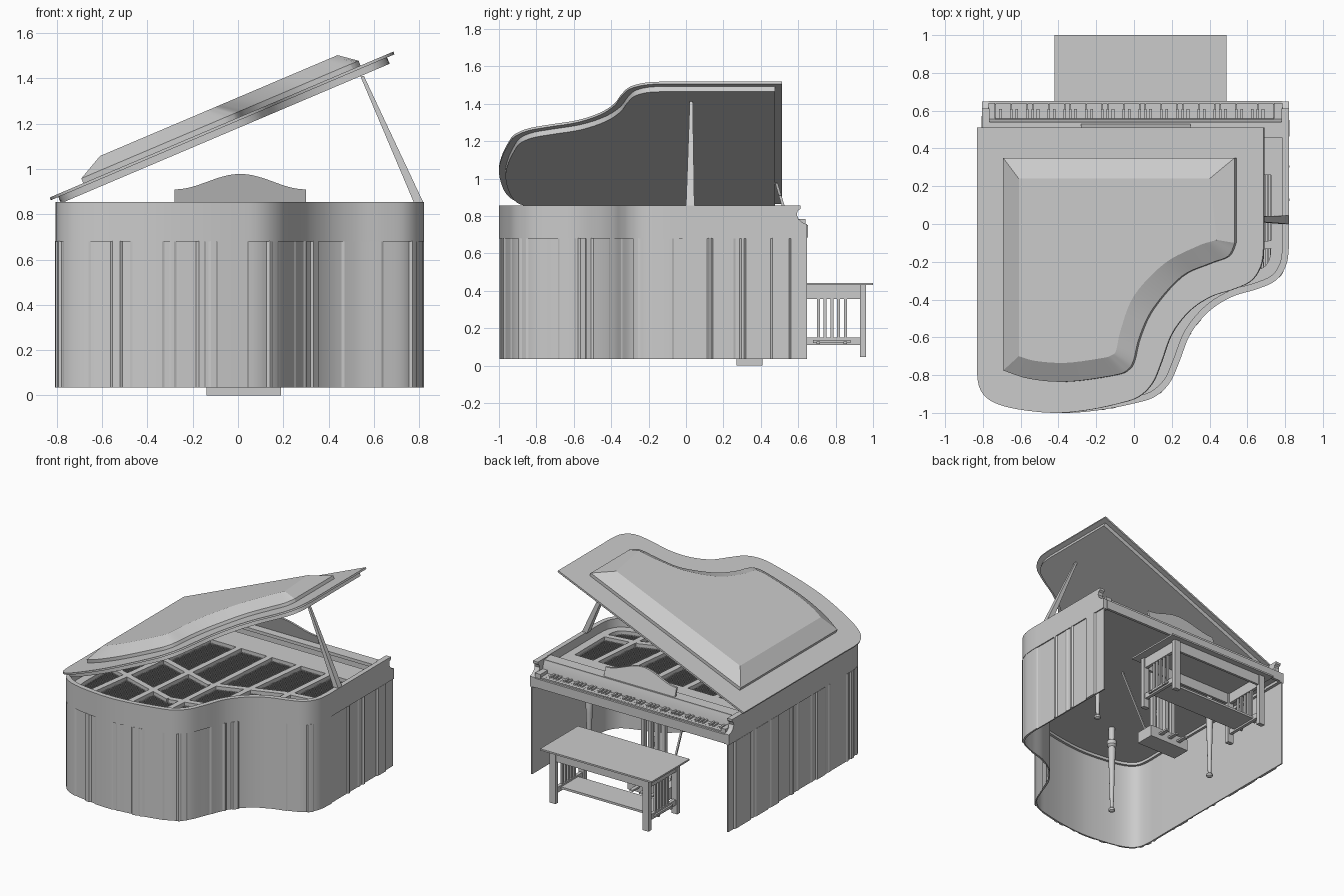
import bpy, bmesh, math, random
from mathutils import Vector

if "Cube" in bpy.data.objects:
    bpy.data.objects.remove(bpy.data.objects["Cube"])

random.seed(4)


def loft(name, rings, bm=None):
    """Skin a list of closed rings and cap both ends."""
    own = bm is None
    bm = bm or bmesh.new()
    vs = [[bm.verts.new(p) for p in r] for r in rings]
    n = len(vs[0])
    new = [bm.faces.new((a[i], a[(i + 1) % n], b[(i + 1) % n], b[i]))
           for a, b in zip(vs, vs[1:]) for i in range(n)]
    new += [bm.faces.new(vs[0][::-1]), bm.faces.new(vs[-1])]
    bmesh.ops.recalc_face_normals(bm, faces=new)
    return finish(name, bm) if own else None


def finish(name, bm):
    me = bpy.data.meshes.new(name)
    bm.to_mesh(me)
    bm.free()
    ob = bpy.data.objects.new(name, me)
    bpy.context.collection.objects.link(ob)
    return ob


def boxes(name, items):
    """items: (x0, x1, y0, y1, z0, z1)"""
    bm = bmesh.new()
    for x0, x1, y0, y1, z0, z1 in items:
        loft("", [[(x0, y0, z), (x1, y0, z), (x1, y1, z), (x0, y1, z)] for z in (z0, z1)], bm)
    return finish(name, bm)


def beams(name, items, w, h):
    """Rectangular bars between pairs of points."""
    bm = bmesh.new()
    for a, b in items:
        a, b = Vector(a), Vector(b)
        d = (b - a).normalized()
        s = d.cross((0, 0, 1)).normalized()
        u = s.cross(d)
        loft("", [[p + s * i * w / 2 + u * j * h / 2 for i, j in ((-1, -1), (1, -1), (1, 1), (-1, 1))]
                  for p in (a, b)], bm)
    return finish(name, bm)


def spline(pts, sub=10):
    out = []
    P = [Vector(p) for p in pts]
    for i in range(len(P) - 1):
        p0, p1, p2, p3 = P[max(i - 1, 0)], P[i], P[i + 1], P[min(i + 2, len(P) - 1)]
        for k in range(sub):
            t = k / sub
            out.append(.5 * (2 * p1 + (p2 - p0) * t + (2 * p0 - 5 * p1 + 4 * p2 - p3) * t * t
                             + (3 * p1 - p0 - 3 * p2 + p3) * t ** 3))
    return out + [P[-1]]


def resample(path, n):
    cum = [0]
    for a, b in zip(path, path[1:]):
        cum.append(cum[-1] + (b - a).length)
    out, j = [], 0
    for k in range(n + 1):
        s = cum[-1] * k / n
        while j < len(path) - 2 and cum[j + 1] < s:
            j += 1
        out.append(path[j].lerp(path[j + 1], min(1, (s - cum[j]) / (cum[j + 1] - cum[j]))))
    return out


def inset(path, d):
    """Move an open path inward; d is a number or a list."""
    out = []
    for i, p in enumerate(path):
        t = (path[min(i + 1, len(path) - 1)] - path[max(i - 1, 0)]).normalized()
        out.append(p + Vector((t.y, -t.x)) * (d[i] if isinstance(d, list) else d))
    return out


def outline(y, n=150):
    return resample(spline([(.82, y), (.82, .3), (.82, 0), (.82, -.12), (.805, -.22), (.75, -.3), (.65, -.345),
                            (.52, -.385), (.4, -.46), (.3, -.58), (.24, -.73), (.19, -.84), (.11, -.915),
                            (0, -.95), (-.18, -.985), (-.37, -1), (-.58, -.98), (-.71, -.945), (-.78, -.89),
                            (-.805, -.8), (-.805, -.6), (-.805, 0), (-.805, y)]), n)


def wall(name, outer, inner, z0, z1):
    return loft(name, [[(*a, z0), (*a, z1), (*b, z1), (*b, z0)] for a, b in zip(outer, inner)])


# Case: rim, cheeks, soundboard and pleated skirt
rim = outline(.5)
wall("rim", rim, inset(rim, .035), .68, .855)
cheek = [(.5, .68), (.648, .68), (.648, .755), (.622, .765), (.602, .783), (.592, .808),
         (.598, .828), (.612, .838), (.612, .855), (.5, .855)]
for side, x0, x1 in (("left", -.805, -.765), ("right", .78, .82)):
    loft(side + "_cheek", [[(x, y, z) for y, z in cheek] for x in (x0, x1)])
board = inset(rim, .03)
loft("soundboard", [[(*p, z) for p in board] for z in (.70, .745)])
path = outline(.648, 400)
ripple, left, level = [], 0, 0
for p in path:
    if left <= 0:
        wide = random.random() < .4
        left = random.choice((9, 13, 17)) if wide else random.choice((2, 3, 4))
        level = random.choice([v for v in (-.002, .003, .008) if v != level])
    left -= 1
    ripple.append(level)
skirt = wall("pleated_skirt", inset(path, ripple), inset(path, .017), .035, .682)

# Cast plate: border, bars, pin block and strings
wall("plate_border", inset(rim, .033), inset(rim, .095), .74, .79)
far = inset(rim, .05)


def far_y(x):
    return next(a.y + (b.y - a.y) * (a.x - x) / (a.x - b.x) for a, b in zip(far, far[1:]) if a.x >= x > b.x)


bars = [((x0, .32, .775), (x1, far_y(x1), .775)) for x0, x1 in
        ((-.42, -.6), (-.17, -.3), (.08, -.02), (.32, .2), (.56, .5))]
bars += [((-.76, -.45, .775), (-.1, -.66, .775)), ((-.1, -.66, .775), (.24, -.58, .775)),
         ((-.76, -.08, .775), (0, -.32, .775)), ((0, -.32, .775), (.5, -.14, .775)),
         ((.5, -.14, .775), (.78, -.1, .775))]
beams("plate_bars", bars, .042, .03)
boxes("pin_block", [(-.77, .785, .26, .46, .74, .79)])
boxes("strings", [(x - .002, x + .002, far_y(x), .28, .76, .765)
                  for x in (-.73 + i * .012 for i in range(123))])

# Keyboard
boxes("key_bed", [(-.77, .785, .46, .645, .70, .735)])
boxes("key_slip", [(-.77, .785, .632, .652, .685, .752)])
boxes("key_blocks", [(-.77, -.735, .55, .64, .73, .785), (.74, .785, .55, .64, .73, .785)])
w = 1.475 / 52
boxes("white_keys", [(-.735 + i * w + .0005, -.735 + (i + 1) * w - .0005, .55, .637, .73, .762) for i in range(52)])
boxes("black_keys", [(-.735 + i * w - .007, -.735 + i * w + .007, .55, .608, .755, .773)
                     for i in range(1, 52) if i % 7 not in (2, 5)])
loft("fallboard", [[(x, y, z) for y, z in ((.53, .73), (.562, .73), (.556, .79), (.54, .84), (.53, .84))]
                   for x in (-.77, .785)])
boxes("front_shelf", [(-.78, .79, .455, .54, .825, .848)])

# Music desk with a curved top, leaning back
top = [(-.28 + .58 * i / 32, .91 + .068 * (.5 - .5 * math.cos(2 * math.pi * i / 32))) for i in range(33)]
prof = [(-.28, .845)] + top + [(.30, .845)]
loft("music_desk", [[(x, y - .3 * (z - .845), z) for x, z in prof] for y in (.515, .53)])

# Lid: thin plate, lower frame and raised bevelled panel, all tilted about the left edge
TILT = math.radians(23)
lid = outline(.512)
plate = loft("lid", [[((p.x + .805) * 1.013, p.y, z) for p in lid] for z in (0, .013)])
low = inset(outline(.475), .035)
under = loft("lid_underside", [[((p.x + .805) * 1.013, p.y, z) for p in low] for z in (-.03, .001)])
edge = [(.535, .35), (.535, -.1), (.5, -.17), (.4, -.21), (.25, -.28), (.1, -.45), (.03, -.6), (0, -.72),
        (-.03, -.77), (-.1, -.8), (-.35, -.835), (-.55, -.82), (-.69, -.775), (-.69, .35)]
crown = [(.40, .24), (.44, -.085), (.4, -.095), (.33, -.12), (.16, -.21), (0, -.38), (-.07, -.56), (-.095, -.67),
         (-.12, -.695), (-.17, -.71), (-.36, -.735), (-.52, -.725), (-.61, -.7), (-.61, .24)]


def panel_ring(pts, h, shift):
    ring = [Vector(pts[0])] + spline(pts[1:13], 5) + [Vector(pts[13])]
    return [((p.x + .825 + shift * math.sin(TILT)) / math.cos(TILT), p.y, h) for p in ring]


panel = loft("lid_raised_panel", [panel_ring(edge, .01, .03), panel_ring(edge, .036, .03),
                                  panel_ring(crown, .095, .095)])
for ob in (plate, under, panel):
    ob.location = (-.825, 0, .863)
    ob.rotation_euler = (0, -TILT, 0)

# Lid prop, tapering upward
loft("lid_prop", [[(x0, y0, z), (x1, y0, z), (x1, y1, z), (x0, y1, z)] for x0, x1, y0, y1, z in
                  ((.778, .82, 0, .045, .85), (.54, .556, .02, .036, 1.412))])

# Turned legs
leg = [(.012, .036), (.022, .042), (.024, .055), (.012, .068), (.013, .09), (.022, .42), (.028, .53), (.022, .55),
       (.034, .565), (.034, .595), (.022, .605), (.022, .71)]
for name, x, y in (("left", -.53, .18), ("right", .58, .3), ("tail", -.32, -.62)):
    loft(name + "_leg", [[(x + r * math.cos(a * math.pi / 8), y + r * math.sin(a * math.pi / 8), z)
                          for a in range(16)] for r, z in leg])

# Pedal lyre
boxes("pedal_box", [(-.14, .19, .27, .41, 0, .085)])
boxes("lyre_posts", [(x - .014, x + .014, .32, .35, .08, .64) for x in (-.06, -.003, .053, .11)])
boxes("lyre_block", [(-.1, .15, .28, .39, .62, .70)])
boxes("pedals", [(x - .014, x + .014, .40, .49, .035, .047) for x in (-.055, .025, .105)])
beams("lyre_struts", [((x, .29, .08), (x, .02, .70)) for x in (-.07, .12)], .012, .012)

# Bench with slatted ends and a low shelf
boxes("bench_top", [(-.42, .49, .56, 1.0, .43, .442)])
boxes("bench_legs", [(x - .024, x + .024, y - .016, y + .016, .045, .432) for x in (-.345, .415) for y in (.613, .947)])
boxes("bench_aprons", [(-.345, .415, y - .009, y + .009, .355, .432) for y in (.613, .947)]
      + [(x - .012, x + .012, .613, .947, z0, z1) for x in (-.345, .415) for z0, z1 in ((.355, .432), (.11, .15))])
boxes("bench_slats", [(x - .007, x + .007, y - .008, y + .008, .14, .36)
                      for x in (-.345, .415) for y in (.708, .744, .78, .816, .852)])
boxes("bench_shelf", [(-.37, .44, .68, .88, .122, .138)])
boxes("bench_pins", [(x - .006, x + .006, y - .009, y + .009, .115, .13)
                     for x in (-.373, .443) for y in (.708, .852)])

# Smooth the curved parts, keep hard edges; pleats and the bevelled panel stay crisp
for angle, crisp in ((30, False), (14, True)):
    for ob in bpy.context.collection.objects:
        ob.select_set((ob in (skirt, panel)) == crisp)
    bpy.context.view_layer.objects.active = panel if crisp else plate
    bpy.ops.object.shade_smooth_by_angle(angle=math.radians(angle))
